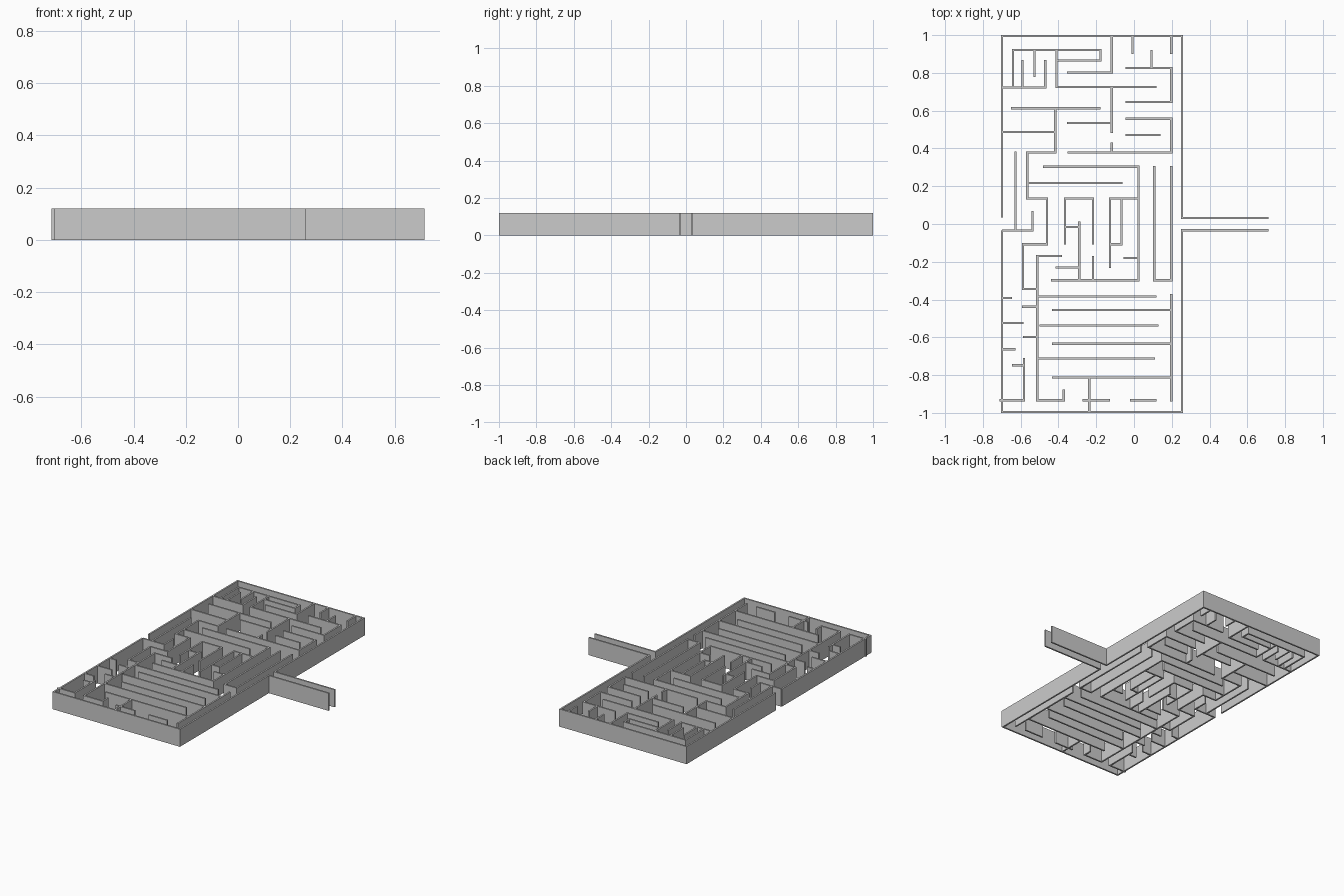
import bpy, bmesh
from mathutils import Vector

if "Cube" in bpy.data.objects:
    bpy.data.objects.remove(bpy.data.objects["Cube"])

HEIGHT = 0.12
HALF = 0.0055   # half wall thickness


def trace(first, x, y, *stops):
    """Right-angled path: start point, then alternating x / y stops."""
    pts, horizontal = [Vector((x, y))], first == "h"
    for s in stops:
        x, y = (s, y) if horizontal else (x, s)
        pts.append(Vector((x, y)))
        horizontal = not horizontal
    return pts


def add_wall(bm, pts):
    """Mitred wall of constant thickness along a path."""
    dirs = [(b - a).normalized() for a, b in zip(pts, pts[1:])]
    norms = [Vector((-d.y, d.x)) * HALF for d in dirs]
    rings = []
    for i, p in enumerate(pts):
        if i == 0:
            off = norms[0]
        elif i == len(pts) - 1:
            off = norms[-1]
        else:
            off = norms[i - 1] + norms[i]
        rings.append([bm.verts.new((*q, z)) for q, z in
                      ((p + off, 0), (p - off, 0), (p - off, HEIGHT), (p + off, HEIGHT))])
    for a, b in zip(rings, rings[1:]):
        for k in range(4):
            bm.faces.new((a[k], a[(k + 1) % 4], b[(k + 1) % 4], b[k]))
    bm.faces.new(rings[0][::-1])
    bm.faces.new(rings[-1])


def walls(name, *paths):
    bm = bmesh.new()
    for p in paths:
        add_wall(bm, trace(*p))
    bmesh.ops.recalc_face_normals(bm, faces=bm.faces)
    me = bpy.data.meshes.new(name)
    bm.to_mesh(me)
    bm.free()
    bpy.context.collection.objects.link(bpy.data.objects.new(name, me))


# Outer perimeter with the entrance corridor
walls("outer_walls",
      ("v", -.699, .034, .9945, .255, .031, .713),
      ("v", -.699, -.034, -.9945, .255, -.033, .713))

# Rooms at the back (high y)
walls("back_left_walls",
      ("h", -.699, .723, -.47, .868),
      ("v", -.64, .723, .921, -.178, .866, -.41),
      ("v", -.591, .723, .868),
      ("v", -.526, .921, .778),
      ("v", -.41, .921, .725, .12),
      ("v", -.118, .9945, .803, -.355),
      ("v", -.118, .725, .482),
      ("h", -.355, .534, -.118),
      ("h", -.652, .613, -.178),
      ("h", -.699, .486, -.417))
walls("back_right_walls",
      ("v", -.009, .9945, .90),
      ("v", .197, .9945, .90),
      ("h", -.045, .826, .197, .646, -.045),
      ("v", .092, .826, .921),
      ("h", -.045, .557, .197, .378, -.352),
      ("h", -.045, .471, .14),
      ("v", -.118, .378, .432))

# Long stepped wall and the left hall
walls("stepped_wall",
      ("v", -.417, .613, .378, -.565, .136, -.46, -.107, -.588, -.344, -.512))
walls("left_hall_walls",
      ("v", -.628, .384, -.034),
      ("h", -.699, -.034, -.537, .068))

# Central block of small rooms
walls("central_walls",
      ("h", -.482, .303, .023, -.298, -.44),
      ("h", -.565, .218, -.06),
      ("v", .107, .306, -.298, .197, .306),
      ("v", -.366, -.108, .136, -.218, -.108),
      ("h", -.366, -.016, -.29),
      ("v", -.29, .014, -.298),
      ("h", -.415, -.231, -.29),
      ("v", -.218, -.17, -.298),
      ("h", .023, .136, -.126, -.233),
      ("v", -.066, .136, -.107, -.126),
      ("h", -.056, -.181, .023))

# Zig-zag corridors at the front
walls("front_spine_walls",
      ("h", -.382, -.17, -.512, -.933, -.372, -.875),
      ("v", .197, -.37, -.94))
walls("zigzag_walls",
      ("h", -.512, -.383, .12),
      ("h", -.435, -.455, .197),
      ("h", -.5, -.537, .13),
      ("h", -.435, -.634, .197),
      ("h", -.512, -.713, .11),
      ("h", -.435, -.812, .197),
      ("v", -.237, -.812, -.9945),
      ("h", -.272, -.933, -.128),
      ("h", -.022, -.933, .12))

# Short stubs along the front left passage
walls("passage_stubs",
      ("h", -.699, -.392, -.645),
      ("h", -.699, -.525, -.585),
      ("h", -.699, -.663, -.627),
      ("h", -.645, -.748, -.583),
      ("v", -.583, -.71, -.933, -.713),
      ("h", -.593, -.438, -.512),
      ("h", -.588, -.598, -.512))
